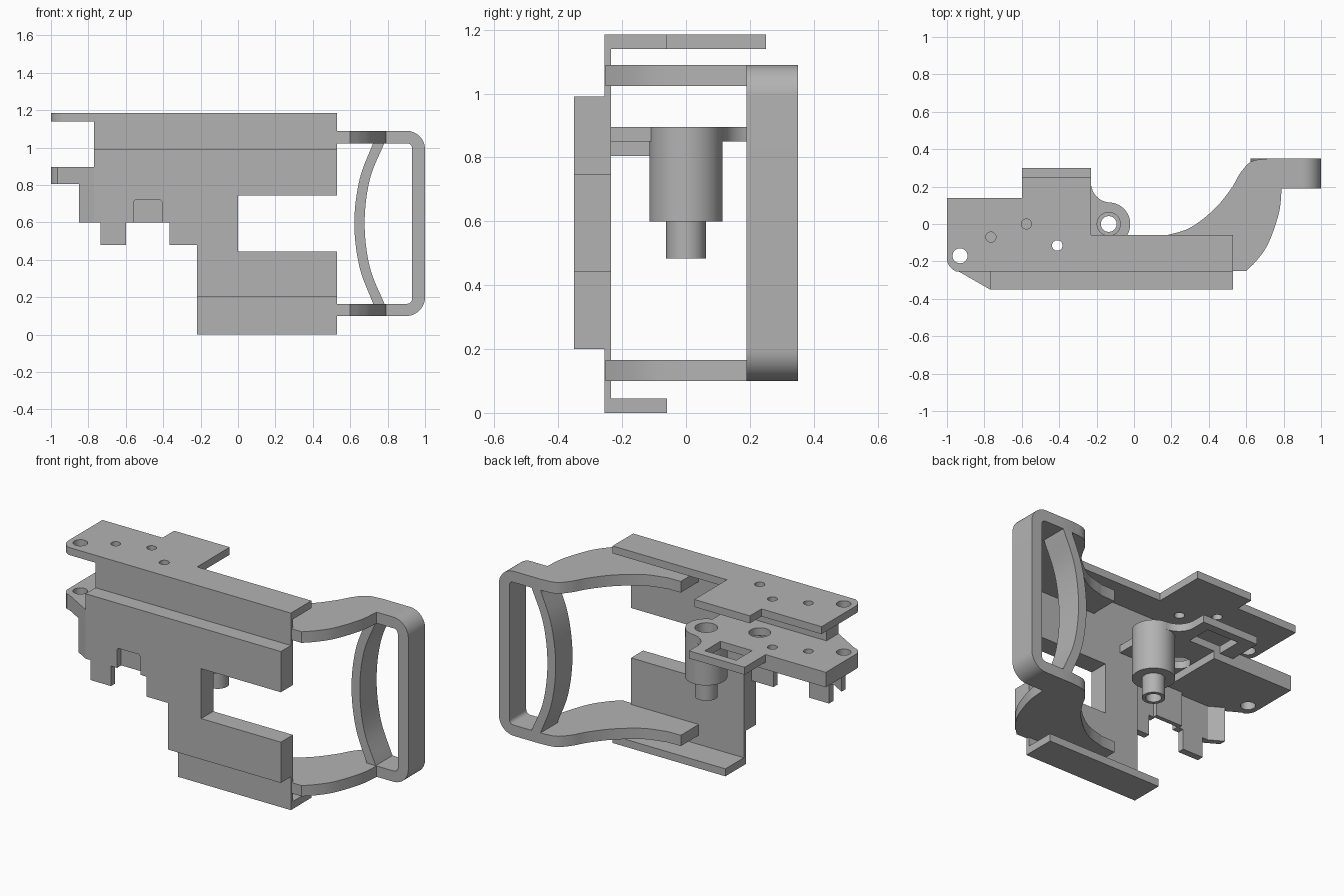
import bpy, bmesh, math
from mathutils import Vector

cube = bpy.data.objects.get("Cube")
if cube:
    bpy.data.objects.remove(cube, do_unlink=True)

grey = bpy.data.materials.new("plain grey")
grey.use_nodes = True
grey.diffuse_color = (0.45, 0.45, 0.45, 1)
grey.node_tree.nodes["Principled BSDF"].inputs["Base Color"].default_value = grey.diffuse_color


def prism(name, points, low, high, axis="z"):
    """Extrude an outline; axis z uses (x, y) points, axis y uses (x, z) points."""
    def place(p, h):
        return Vector((p[0], p[1], h)) if axis == "z" else Vector((p[0], h, p[1]))
    bm = bmesh.new()
    face = bm.faces.new([bm.verts.new(place(p, low)) for p in points])
    top = bmesh.ops.extrude_face_region(bm, geom=[face])
    verts = [v for v in top["geom"] if isinstance(v, bmesh.types.BMVert)]
    bmesh.ops.translate(bm, verts=verts, vec=place((0, 0), high - low))
    bmesh.ops.recalc_face_normals(bm, faces=bm.faces)
    mesh = bpy.data.meshes.new(name)
    bm.to_mesh(mesh)
    bm.free()
    mesh.materials.append(grey)
    ob = bpy.data.objects.new(name, mesh)
    bpy.context.collection.objects.link(ob)
    return ob


def box(name, x0, x1, y0, y1, z0, z1):
    return prism(name, [(x0, y0), (x1, y0), (x1, y1), (x0, y1)], z0, z1)


def arc(cx, cy, r, start, end, steps=12):
    angles = [math.radians(start + (end - start) * i / steps) for i in range(steps + 1)]
    return [(cx + r * math.cos(a), cy + r * math.sin(a)) for a in angles]


def rod(name, x, y, r, z0, z1):
    return prism(name, arc(x, y, r, 0, 352.5, 47), z0, z1)


def cut(ob, cutter):
    cutter.name = ob.name + "_cutter"
    cutter.hide_render = True
    mod = ob.modifiers.new("cut", "BOOLEAN")
    mod.operation = "DIFFERENCE"
    mod.solver = "EXACT"
    mod.object = cutter
    bpy.context.view_layer.objects.active = ob
    bpy.ops.object.modifier_apply(modifier=mod.name)
    bpy.data.objects.remove(cutter, do_unlink=True)


def drill(ob, x, y, r, z0=-1, z1=3):
    cut(ob, rod("drill", x, y, r, z0, z1))


def spline(points, steps=8):
    """Smooth curve through the given points."""
    pts = [Vector(p) for p in points]
    pts = [2 * pts[0] - pts[1]] + pts + [2 * pts[-1] - pts[-2]]
    out = []
    for a, b, c, d in zip(pts, pts[1:], pts[2:], pts[3:]):
        for i in range(steps):
            t = i / steps
            out.append(0.5 * (2 * b + (c - a) * t + (2*a - 5*b + 4*c - d) * t*t
                              + (3*b - a - 3*c + d) * t**3))
    return [tuple(p) for p in out + [pts[-2]]]


def smooth(ob):
    bpy.ops.object.select_all(action="DESELECT")
    ob.select_set(True)
    bpy.context.view_layer.objects.active = ob
    bpy.ops.object.shade_smooth_by_angle(angle=math.radians(30))


# Top plate with mounting holes
rounded_corner = arc(-0.93, -0.185, 0.07, 180, 240, 6)
top = prism("top_plate", rounded_corner + [
    (-0.95, -0.255), (0.53, -0.255), (0.53, -0.06), (-0.23, -0.06),
    (-0.23, 0.25), (-0.6, 0.25), (-0.6, 0.14), (-1, 0.14)], 1.14, 1.185)
corner_hole = (-0.93, -0.17, 0.04)
small_holes = [(-0.765, -0.07, 0.027), (-0.575, 0, 0.027)]
for hole in small_holes + [corner_hole, (-0.41, -0.115, 0.028)]:
    drill(top, *hole)

# Thin web and bottom flange
box("upper_web", -0.77, 0.53, -0.255, -0.235, 0.98, 1.15)
box("lower_web", -0.22, 0.53, -0.255, -0.235, 0, 0.21)
box("bottom_flange", -0.22, 0.53, -0.255, -0.06, 0, 0.045)

# Thick front body, C-shaped around the side opening
prism("front_body", [
    (-0.77, 0.805), (-0.22, 0.805), (-0.22, 0.2), (0.53, 0.2), (0.53, 0.445),
    (0, 0.445), (0, 0.745), (0.53, 0.745), (0.53, 0.99), (-0.77, 0.99)],
    -0.35, -0.235, "y")

# Front skirt with notch and tabs
prism("front_skirt", [
    (-0.77, 0.81), (-0.77, 0.6), (-0.735, 0.6), (-0.735, 0.48), (-0.6, 0.48),
    (-0.6, 0.6), (-0.56, 0.6), (-0.56, 0.71), (-0.55, 0.72), (-0.415, 0.72),
    (-0.405, 0.71), (-0.405, 0.6), (-0.365, 0.6), (-0.365, 0.48),
    (-0.22, 0.48), (-0.22, 0.81)], -0.35, -0.31, "y")
box("notch_backing", -0.57, -0.395, -0.31, -0.285, 0.6, 0.81)
prism("slanted_skirt", [(-0.85, -0.303), (-0.77, -0.35), (-0.77, -0.31), (-0.85, -0.263)],
      0.6, 0.81)
prism("slanted_corner", [(-0.97, -0.235), (-0.77, -0.35), (-0.77, -0.235)], 0.805, 0.895)

# Middle plate with window and filleted boss outline
middle = prism("middle_plate", rounded_corner + [
    (-0.965, -0.245), (-0.1, -0.245), (-0.1, -0.11)]
    + arc(-0.135, 0, 0.115, -70, 85, 20)
    + arc(-0.125, 0.22, 0.105, 270, 180)
    + [(-0.23, 0.3), (-0.6, 0.3), (-0.6, 0.1), (-1, 0.1)], 0.85, 0.895)
cut(middle, box("window", -0.51, -0.3, 0.1, 0.25, 0.8, 1))
for hole in small_holes + [corner_hole, (-0.41, -0.115, 0.06), (-0.135, 0, 0.062)]:
    drill(middle, *hole)

# Thick pad below the middle plate
pad = prism("support_pad", rounded_corner + [
    (-0.965, -0.245), (-0.47, -0.245), (-0.47, 0.1), (-1, 0.1)], 0.805, 0.85)
drill(pad, *corner_hole)

# Hollow boss and its spigot
boss = rod("boss", -0.135, 0, 0.115, 0.6, 0.893)
drill(boss, -0.135, 0, 0.062, 0.7, 1)
drill(boss, -0.135, 0, 0.042)
spigot = rod("boss_spigot", -0.135, 0, 0.062, 0.483, 0.6)
drill(spigot, -0.135, 0, 0.042)

# Pair of curved arms
inner_edge = spline([(0.17, -0.062), (0.3, -0.02), (0.43, 0.08), (0.52, 0.19),
                     (0.57, 0.275), (0.63, 0.335), (0.72, 0.35)])
outer_edge = spline([(0.79, 0.19), (0.775, 0.06), (0.72, -0.1), (0.66, -0.19), (0.6, -0.252)])
outline = [(0.08, -0.24), (0.08, -0.065)] + inner_edge + [(0.79, 0.35)] + outer_edge
arms = [prism("lower_arm", outline, 0.1, 0.165), prism("upper_arm", outline, 1.023, 1.09)]

# Grip frame, a rounded C joined to the arms
grip = prism("grip_frame", [(0.78, 0.1)] + arc(0.9, 0.2, 0.1, 270, 360)
             + arc(0.9, 0.99, 0.1, 0, 90) + [(0.78, 1.09), (0.78, 1.023)]
             + arc(0.905, 0.998, 0.025, 90, 0, 6) + arc(0.905, 0.19, 0.025, 360, 270, 6)
             + [(0.78, 0.165)], 0.19, 0.35, "y")

# Bowed inner grip bar
left_side = spline([(0.725, 1.03), (0.65, 0.83), (0.622, 0.595), (0.65, 0.36), (0.725, 0.16)])
right_side = spline([(0.785, 0.16), (0.705, 0.36), (0.677, 0.595), (0.705, 0.83), (0.785, 1.03)])
bar = prism("grip_inner_bar", left_side + right_side, 0.19, 0.35, "y")

for ob in arms + [grip, bar, boss, spigot, middle, top, pad]:
    smooth(ob)
